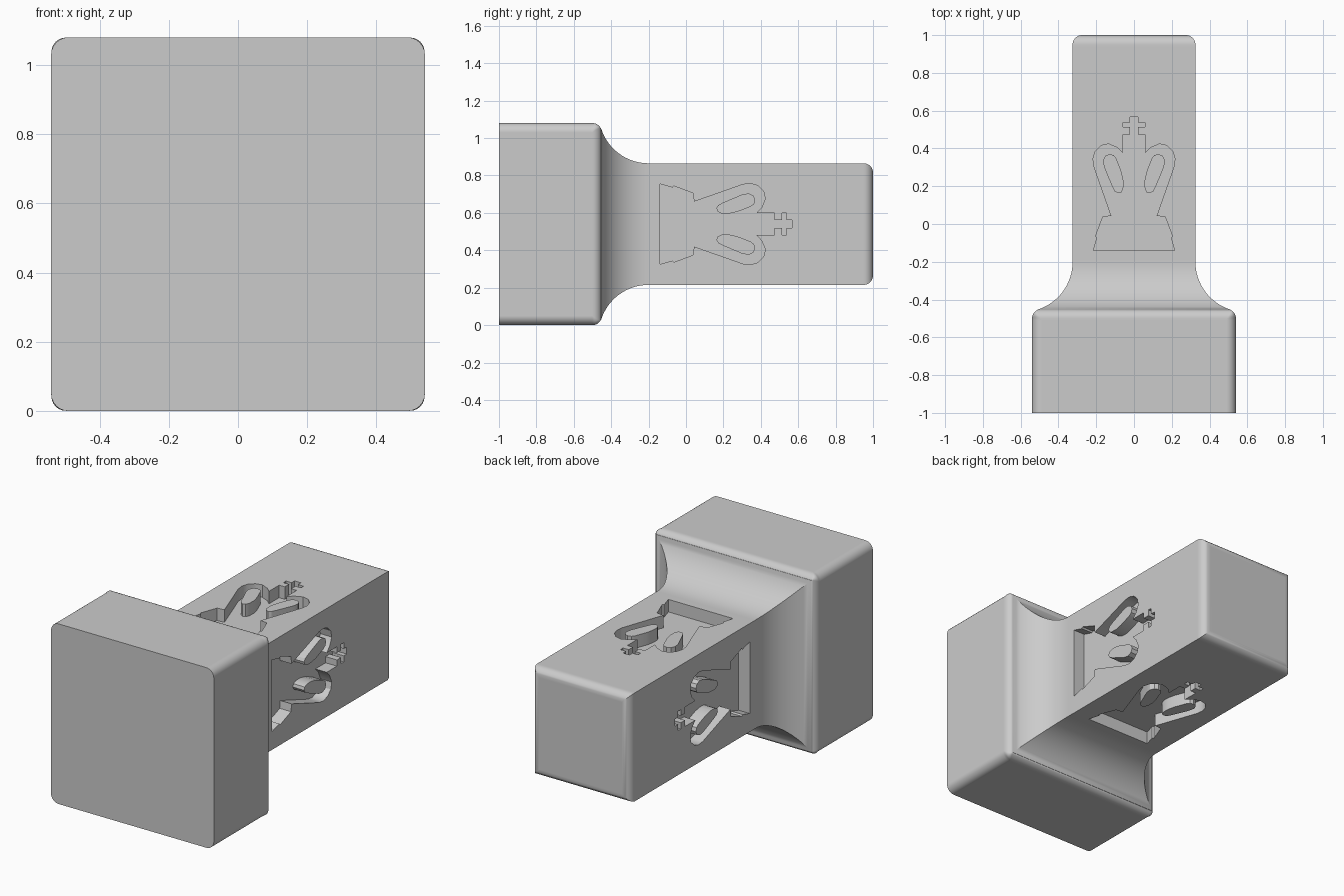
import bpy, bmesh, math
from mathutils import Matrix, Vector

cube = bpy.data.objects.get("Cube")
if cube:
    bpy.data.objects.remove(cube, do_unlink=True)

HEAD, SHAFT, MID = 0.54, 0.325, 0.54
DEPTH = 0.075

grey = bpy.data.materials.new("plain grey")
grey.use_nodes = True
grey.diffuse_color = (0.6, 0.6, 0.6, 1)
grey.node_tree.nodes["Principled BSDF"].inputs["Base Color"].default_value = (0.6, 0.6, 0.6, 1)


def arc(cy, ch, r, a0, a1, n):
    """Points (y, half width) on a circular arc, angles in degrees."""
    angles = [math.radians(a0 + (a1 - a0) * i / n) for i in range(n + 1)]
    return [(cy + r * math.cos(a), ch + r * math.sin(a)) for a in angles]


def rounded_square(y, h, r, n=6):
    """Square section in the xz plane with rounded corners."""
    pts = []
    for k in range(4):
        for i in range(n + 1):
            a = math.radians(90 * k + 90 * i / n)
            sx = 1 if k in (0, 3) else -1
            sz = 1 if k < 2 else -1
            pts.append(Vector((sx * (h - r) + r * math.cos(a), y,
                               sz * (h - r) + r * math.sin(a) + MID)))
    return pts


# Profile: head, rounded shoulder, cove, shaft, rounded end
sections = [(-1, HEAD, 0.05), (-0.51, HEAD, 0.05)]
shoulder = arc(-0.5, HEAD - 0.05, 0.05, 90, 28, 6)
sections += [(y, h, 0.05 * (1 - i / 6)) for i, (y, h) in enumerate(shoulder)]
sections += [(y, h, 0) for y, h in arc(-0.2, SHAFT + 0.266, 0.266, 197, 270, 16)]
sections += [(-0.19, SHAFT, 0), (0.94, SHAFT, 0)]
sections += [(y, h, 0) for y, h in arc(0.95, SHAFT - 0.05, 0.05, 90, 0, 8)]

bm = bmesh.new()
rings = [[bm.verts.new(p) for p in rounded_square(*s)] for s in sections]
for a, b in zip(rings, rings[1:]):
    for i in range(len(a)):
        j = (i + 1) % len(a)
        bm.faces.new((a[i], a[j], b[j], b[i]))
bm.faces.new(rings[0])
bm.faces.new(rings[-1])
bmesh.ops.remove_doubles(bm, verts=bm.verts, dist=0.0002)
bmesh.ops.recalc_face_normals(bm, faces=bm.faces)
mesh = bpy.data.meshes.new("body")
bm.to_mesh(mesh)
bm.free()
mesh.materials.append(grey)
body = bpy.data.objects.new("body", mesh)
bpy.context.collection.objects.link(body)

# Crowned emblem: right half of the outline, mirrored, plus two raised slots
half = [(.215, -.14), (.195, -.072), (.204, -.066), (.165, .038), (.12, .043),
        (.212, .305), (.217, .345), (.205, .385), (.175, .415), (.135, .424),
        (.09, .405), (.058, .376), (.058, .473), (.021, .473), (.021, .513),
        (.058, .513), (.058, .538), (.021, .538), (.021, .566)]
slot = [(.164, .335), (.152, .361), (.13, .37), (.107, .364), (.093, .345),
        (.066, .275), (.056, .23), (.057, .19), (.067, .168), (.085, .163),
        (.102, .173), (.116, .2), (.158, .3)]


def mirrored(pts):
    return [(-x, y) for x, y in reversed(pts)]


curve = bpy.data.curves.new("emblem_outline", 'CURVE')
curve.dimensions = '2D'
curve.fill_mode = 'BOTH'
curve.extrude = DEPTH
for loop in (half + mirrored(half), slot, mirrored(slot)):
    spline = curve.splines.new('POLY')
    spline.points.add(len(loop) - 1)
    for p, (x, y) in zip(spline.points, loop):
        p.co = (x, y, 0, 1)
    spline.use_cyclic_u = True
outline = bpy.data.objects.new("emblem_outline", curve)
bpy.context.collection.objects.link(outline)
bpy.context.view_layer.update()
emblem = bpy.data.meshes.new_from_object(
    outline.evaluated_get(bpy.context.evaluated_depsgraph_get()))
bpy.data.objects.remove(outline, do_unlink=True)

# One cutter holding the emblem on all four shaft sides
bm = bmesh.new()
for k in range(4):
    part = emblem.copy()
    part.transform(Matrix.Translation((0, 0, MID)) @ Matrix.Rotation(k * math.pi / 2, 4, 'Y')
                   @ Matrix.Translation((0, 0, SHAFT)))
    bm.from_mesh(part)
    bpy.data.meshes.remove(part)
bmesh.ops.remove_doubles(bm, verts=bm.verts, dist=0.0005)
bmesh.ops.recalc_face_normals(bm, faces=bm.faces)
cut_mesh = bpy.data.meshes.new("emblem_cutter")
bm.to_mesh(cut_mesh)
bm.free()
cut_mesh.materials.clear()
cut_mesh.materials.append(grey)
cutter = bpy.data.objects.new("emblem_cutter", cut_mesh)
cutter.hide_render = True
bpy.context.collection.objects.link(cutter)

# Engrave, then smooth the rounded parts
bpy.ops.object.select_all(action='DESELECT')
body.select_set(True)
bpy.context.view_layer.objects.active = body
cut = body.modifiers.new("engrave", 'BOOLEAN')
cut.operation = 'DIFFERENCE'
cut.solver = 'EXACT'
cut.object = cutter
bpy.ops.object.modifier_apply(modifier=cut.name)
bpy.data.objects.remove(cutter, do_unlink=True)
bpy.ops.object.shade_smooth_by_angle(angle=math.radians(30))
weighted = body.modifiers.new("weighted_normals", 'WEIGHTED_NORMAL')
weighted.keep_sharp = True
